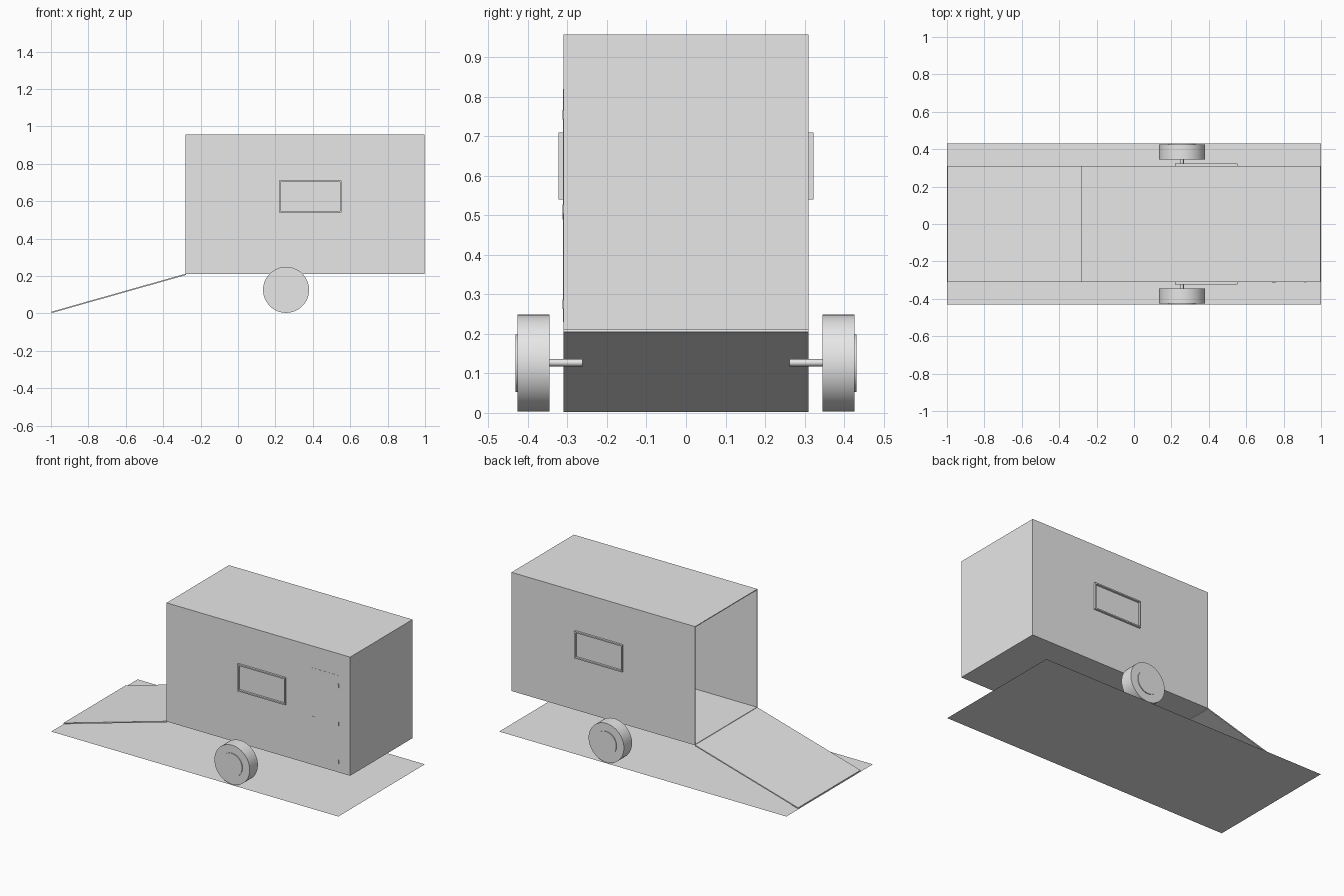
import bpy, bmesh
from math import pi, atan2, hypot
from mathutils import Matrix, Vector

if "Cube" in bpy.data.objects:
    bpy.data.objects.remove(bpy.data.objects["Cube"])

grey = bpy.data.materials.new("plain_grey")
grey.use_nodes = True
grey.diffuse_color = (0.8, 0.8, 0.8, 1)
grey.node_tree.nodes["Principled BSDF"].inputs["Base Color"].default_value = (0.8, 0.8, 0.8, 1)


def finish(name, bm):
    bmesh.ops.recalc_face_normals(bm, faces=bm.faces)
    mesh = bpy.data.meshes.new(name)
    bm.to_mesh(mesh)
    bm.free()
    mesh.materials.append(grey)
    obj = bpy.data.objects.new(name, mesh)
    bpy.context.collection.objects.link(obj)
    return obj


def add_box(bm, x, y, z):
    """Box from (min, max) pairs."""
    centre = Vector([sum(r) / 2 for r in (x, y, z)])
    size = [abs(r[1] - r[0]) for r in (x, y, z)]
    matrix = Matrix.Translation(centre) @ Matrix.Diagonal((*size, 1))
    bmesh.ops.create_cube(bm, size=1, matrix=matrix)


def boxes(name, *ranges):
    bm = bmesh.new()
    for r in ranges:
        add_box(bm, *r)
    return finish(name, bm)


def cylinder(name, radius, x, z, y0, y1, sides=48):
    bm = bmesh.new()
    matrix = Matrix.Translation((x, (y0 + y1) / 2, z)) @ Matrix.Rotation(pi / 2, 4, "X")
    bmesh.ops.create_cone(bm, cap_ends=True, segments=sides, radius1=radius,
                          radius2=radius, depth=abs(y1 - y0), matrix=matrix)
    obj = finish(name, bm)
    bpy.ops.object.select_all(action="DESELECT")
    obj.select_set(True)
    bpy.context.view_layer.objects.active = obj
    bpy.ops.object.shade_smooth_by_angle()
    return obj


# Trailer body dimensions
X0, X1, W, Z0, Z1 = -0.28, 0.998, 0.31, 0.21, 0.957
T = 0.005

# Ground sheet
bm = bmesh.new()
bmesh.ops.create_grid(bm, x_segments=1, y_segments=1, size=1,
                      matrix=Matrix.Diagonal((1, 0.43, 1, 1)))
finish("ground_sheet", bm)

# Thin-walled body, open at the ramp end
bm = bmesh.new()
add_box(bm, (X0, X1), (-W, W), (Z0, Z1))
bmesh.ops.delete(bm, geom=[f for f in bm.faces if f.normal.x < -0.5], context="FACES_ONLY")
body = finish("trailer_body", bm)
shell = body.modifiers.new("wall_thickness", "SOLIDIFY")
shell.thickness = T
shell.offset = -1
shell.use_even_offset = True

# Lowered loading ramp, hinged at the floor edge
run, rise = X0 + 0.998, Z0 - 0.007
length = hypot(run, rise)
ramp = boxes("loading_ramp", ((-length, 0), (-W, W), (-0.007, 0)))
ramp.location = (X0, 0, Z0 + 0.002)
ramp.rotation_euler.y = -atan2(rise, run)

# Wheels, hubs, stub axles and windows on both sides
for side, label in ((1, "back"), (-1, "front")):
    cylinder(label + "_wheel", 0.123, 0.257, 0.126, side * 0.345, side * 0.426)
    cylinder(label + "_hub", 0.073, 0.257, 0.126, side * 0.425, side * 0.431)
    cylinder(label + "_axle", 0.009, 0.257, 0.127, side * 0.262, side * 0.347, 20)
    y = (side * (W - 0.001), side * (W + 0.013))
    boxes(label + "_window_frame",
          ((0.22, 0.228), y, (0.54, 0.71)),
          ((0.545, 0.553), y, (0.54, 0.71)),
          ((0.228, 0.545), y, (0.54, 0.548)),
          ((0.228, 0.545), y, (0.702, 0.71)))

# Side door with hinges and handle
boxes("side_door", ((0.73, 0.915), (-W - 0.001, -W + 0.002), (0.23, 0.82)))
for i, z in enumerate((0.275, 0.515, 0.755)):
    cylinder_range = (z - 0.012, z + 0.012)
    boxes("door_hinge_%d" % (i + 1), ((0.912, 0.92), (-W - 0.003, -W), cylinder_range))
boxes("door_handle",
      ((0.738, 0.758), (-W - 0.003, -W), (0.508, 0.516)),
      ((0.738, 0.744), (-W - 0.003, -W), (0.49, 0.508)))
